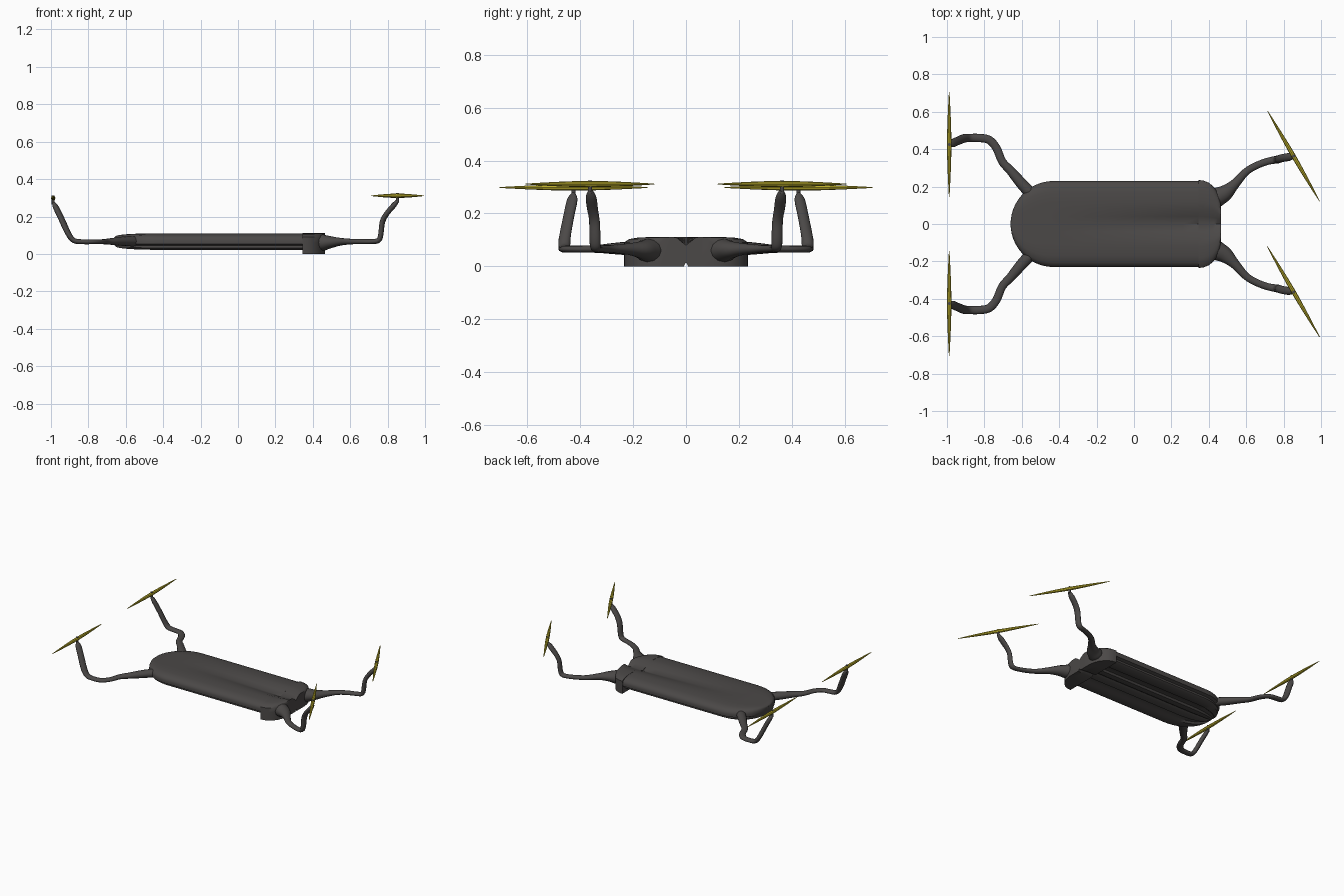
import bpy, bmesh, math
from mathutils import Vector

if "Cube" in bpy.data.objects:
    bpy.data.objects.remove(bpy.data.objects["Cube"])


def material(name, rgb):
    m = bpy.data.materials.new(name)
    m.diffuse_color = (*rgb, 1)
    m.use_nodes = True
    m.node_tree.nodes["Principled BSDF"].inputs["Base Color"].default_value = m.diffuse_color
    return m


GREY = material("dark grey", (0.070, 0.065, 0.063))
YELLOW = material("yellow", (0.50, 0.42, 0.025))


def loft(name, rings, mat, angle=40):
    """Skin a list of equal closed rings and cap both ends."""
    bm = bmesh.new()
    rows = [[bm.verts.new(p) for p in r] for r in rings]
    n = len(rows[0])
    for a, b in zip(rows, rows[1:]):
        for i in range(n):
            j = (i + 1) % n
            bm.faces.new((a[i], a[j], b[j], b[i]))
    caps = [bm.faces.new(rows[0]), bm.faces.new(rows[-1])]
    bmesh.ops.triangulate(bm, faces=caps)
    bmesh.ops.recalc_face_normals(bm, faces=bm.faces)
    me = bpy.data.meshes.new(name)
    bm.to_mesh(me)
    bm.free()
    me.materials.append(mat)
    ob = bpy.data.objects.new(name, me)
    bpy.context.collection.objects.link(ob)
    bpy.ops.object.select_all(action='DESELECT')
    ob.select_set(True)
    bpy.context.view_layer.objects.active = ob
    bpy.ops.object.shade_smooth_by_angle(angle=math.radians(angle))
    return ob


def section(half, x, sy, sz):
    """Mirror a half profile, scaled about the mid height."""
    full = half + [(-y, z) for y, z in half[-2:0:-1]]
    return [(x, y * sy, 0.07 + (z - 0.07) * sz) for y, z in full]


# body: two long lobes with a valley that deepens toward the nose
def body_half(d):
    return [(0, .11 - d), (.04, .11 - d * .5), (.085, .11 - d * .05), (.12, .11),
            (.17, .108), (.205, .101), (.224, .088), (.23, .072), (.228, .052),
            (.205, .045), (.205, .032), (.19, .022), (.125, .022), (.11, .034),
            (.07, .034), (.06, .022), (.02, .022), (0, .034)]


rings = []
for i in range(12):
    a = math.radians(4 + 86 * i / 11)
    s = math.sin(a)
    rings.append(section(body_half(0), -.43 - .23 * math.cos(a), s, .4 + .6 * s ** .6))
for i in range(1, 9):
    t = i / 8
    rings.append(section(body_half(.035 * t), -.43 + .79 * t, 1, 1))
loft("body", rings, GREY)

# nose block with rounded corners
nose_half = [(0, .08), (.04, .093), (.085, .108), (.12, .111), (.18, .109), (.215, .103),
             (.234, .09), (.235, .06), (.235, 0), (.12, 0), (.02, 0), (0, .015)]
rings = [section(nose_half, x, s, 1) for x, s in
         [(.345, 1), (.37, .99), (.40, .94), (.425, .85), (.445, .73), (.458, .58), (.464, .42)]]
loft("nose", rings, GREY)


# arms: oval tubes through smoothed path points (x, y, z, half width, half height)
def smooth_path(pts, steps=4):
    out = []
    for i in range(len(pts) - 1):
        p = [Vector(pts[max(0, min(len(pts) - 1, i + k))]) for k in (-1, 0, 1, 2)]
        for s in range(steps):
            t = s / steps
            out.append(.5 * (2 * p[1] + (p[2] - p[0]) * t
                             + (2 * p[0] - 5 * p[1] + 4 * p[2] - p[3]) * t * t
                             + (3 * p[1] - p[0] - 3 * p[2] + p[3]) * t ** 3))
    return out + [Vector(pts[-1])]


def arm(name, pts, flip):
    path = smooth_path(pts)
    rings = []
    for i, p in enumerate(path):
        a, b = path[max(0, i - 1)], path[min(len(path) - 1, i + 1)]
        t = Vector(b[:3]) - Vector(a[:3])
        t.normalize()
        side = Vector((0, 0, 1)).cross(t).normalized()
        up = t.cross(side)
        ring = []
        for k in range(12):
            c = math.tau * k / 12
            q = Vector(p[:3]) + side * math.cos(c) * p[3] + up * math.sin(c) * p[4]
            ring.append((q.x, q.y * flip, q.z))
        rings.append(ring)
    loft(name, rings, GREY, 50)


FRONT = [(.40, .11, .06, .05, .045), (.45, .145, .06, .05, .044), (.49, .168, .062, .042, .034),
         (.54, .215, .065, .026, .022), (.60, .28, .066, .020, .015), (.66, .315, .066, .019, .014),
         (.715, .335, .066, .019, .013), (.75, .342, .072, .020, .014), (.763, .344, .10, .021, .014),
         (.772, .346, .17, .021, .014), (.795, .353, .215, .021, .014),
         (.835, .359, .262, .020, .014), (.856, .361, .288, .007, .007)]
REAR = [(-.53, .14, .068, .032, .028), (-.60, .215, .068, .030, .026), (-.66, .285, .067, .024, .020),
        (-.705, .335, .066, .022, .015), (-.735, .405, .065, .022, .013), (-.775, .45, .065, .022, .013),
        (-.83, .46, .065, .022, .013), (-.878, .46, .072, .022, .014), (-.908, .458, .11, .023, .015),
        (-.945, .443, .19, .022, .015), (-.974, .43, .25, .021, .014), (-.987, .425, .275, .008, .008)]


# propellers: slim tapered blades on a small pin
def propeller(name, x, y, z, heading):
    d = Vector((math.cos(heading), math.sin(heading), 0))
    n = Vector((-d.y, d.x, 0))
    rings = []
    for i in range(17):
        u = -1 + i / 8
        r = .0015 + .0105 * (1 - abs(u) ** 1.6)
        rings.append([Vector((x, y, z)) + d * .28 * u + n * r * math.cos(math.tau * k / 8)
                      + Vector((0, 0, r * math.sin(math.tau * k / 8))) for k in range(8)])
    loft(name, rings, YELLOW)
    pin = [[(x + .008 * math.cos(math.tau * k / 10), y + .008 * math.sin(math.tau * k / 10), h)
            for k in range(10)] for h in (z - .035, z + .014)]
    loft(name + "_pin", pin, GREY)


for flip, side in ((1, "left"), (-1, "right")):
    arm("front_arm_" + side, FRONT, flip)
    arm("rear_arm_" + side, REAR, flip)
    propeller("rear_propeller_" + side, -.988, .425 * flip, .298, math.pi / 2)
    # both front propellers are turned the same way
    propeller("front_propeller_" + side, .853, .363 * flip, .311, math.radians(-60))
